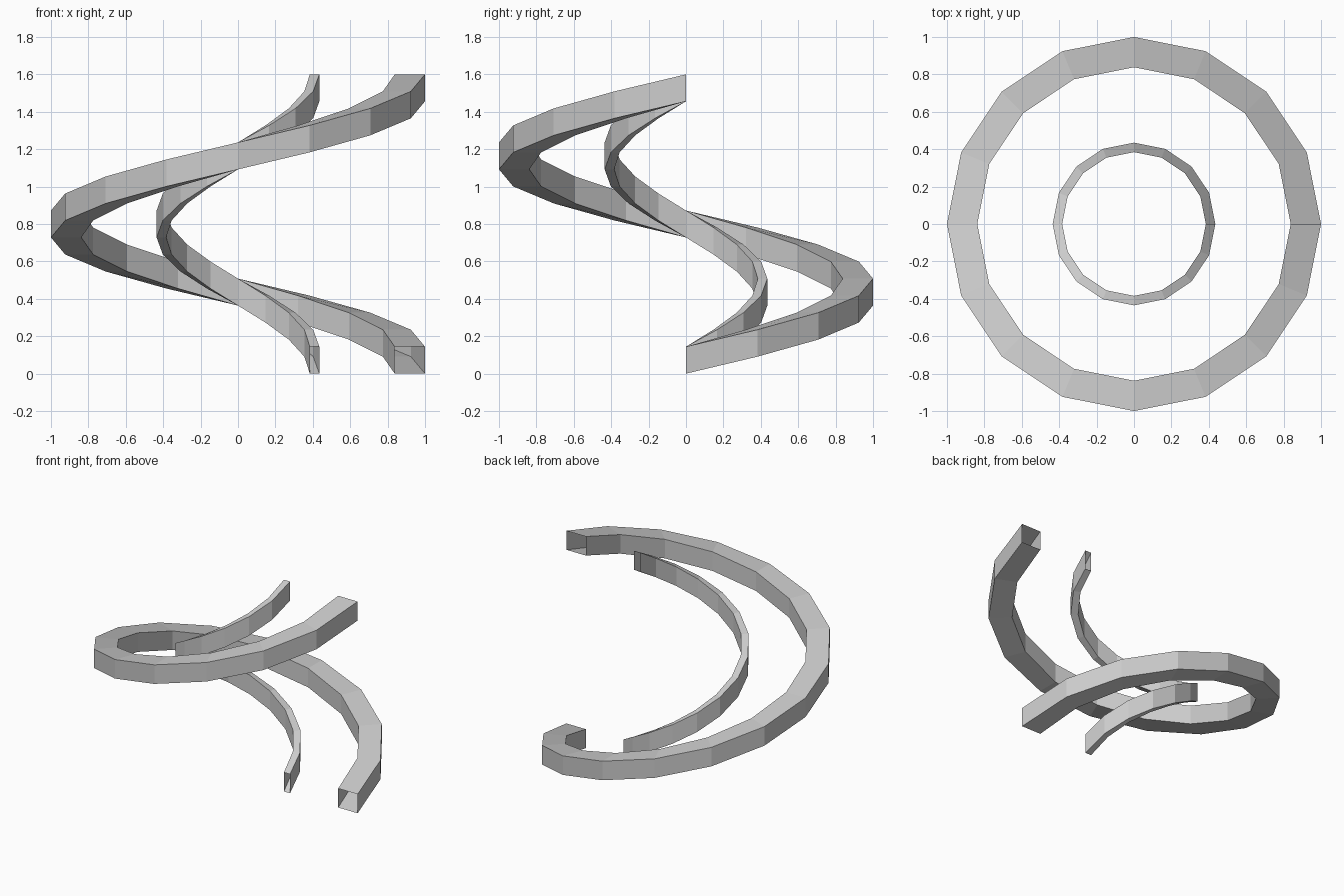
import bpy
import bmesh
from math import cos, sin, tau

if "Cube" in bpy.data.objects:
    bpy.data.objects.remove(bpy.data.objects["Cube"])

STEPS = 16        # flat segments in the single turn
TOTAL = 1.60      # overall height
BAND = 0.144      # vertical thickness of each rail


def helix_rail(name, r_in, r_out):
    """Hollow rectangular rail, open at both ends, climbing one turn."""
    bm = bmesh.new()
    profile = [(r_in, 0), (r_out, 0), (r_out, BAND), (r_in, BAND)]
    rings = []
    for i in range(STEPS + 1):
        a = tau * i / STEPS
        rise = (TOTAL - BAND) * i / STEPS
        rings.append([bm.verts.new((r * cos(a), r * sin(a), z + rise))
                      for r, z in profile])
    for lo, hi in zip(rings, rings[1:]):
        for k in range(4):
            n = (k + 1) % 4
            bm.faces.new((lo[k], lo[n], hi[n], hi[k]))
    # Make the outer wall face away from the axis
    bm.normal_update()
    wall = bm.faces[:][1]
    c = wall.calc_center_median()
    if wall.normal.x * c.x + wall.normal.y * c.y < 0:
        bmesh.ops.reverse_faces(bm, faces=bm.faces[:])
    mesh = bpy.data.meshes.new(name)
    bm.to_mesh(mesh)
    bm.free()
    obj = bpy.data.objects.new(name, mesh)
    bpy.context.collection.objects.link(obj)
    return obj


# Wide outer stringer and slim inner stringer of the spiral
helix_rail("outer_spiral_rail", 0.838, 1.0)
helix_rail("inner_spiral_rail", 0.384, 0.435)
